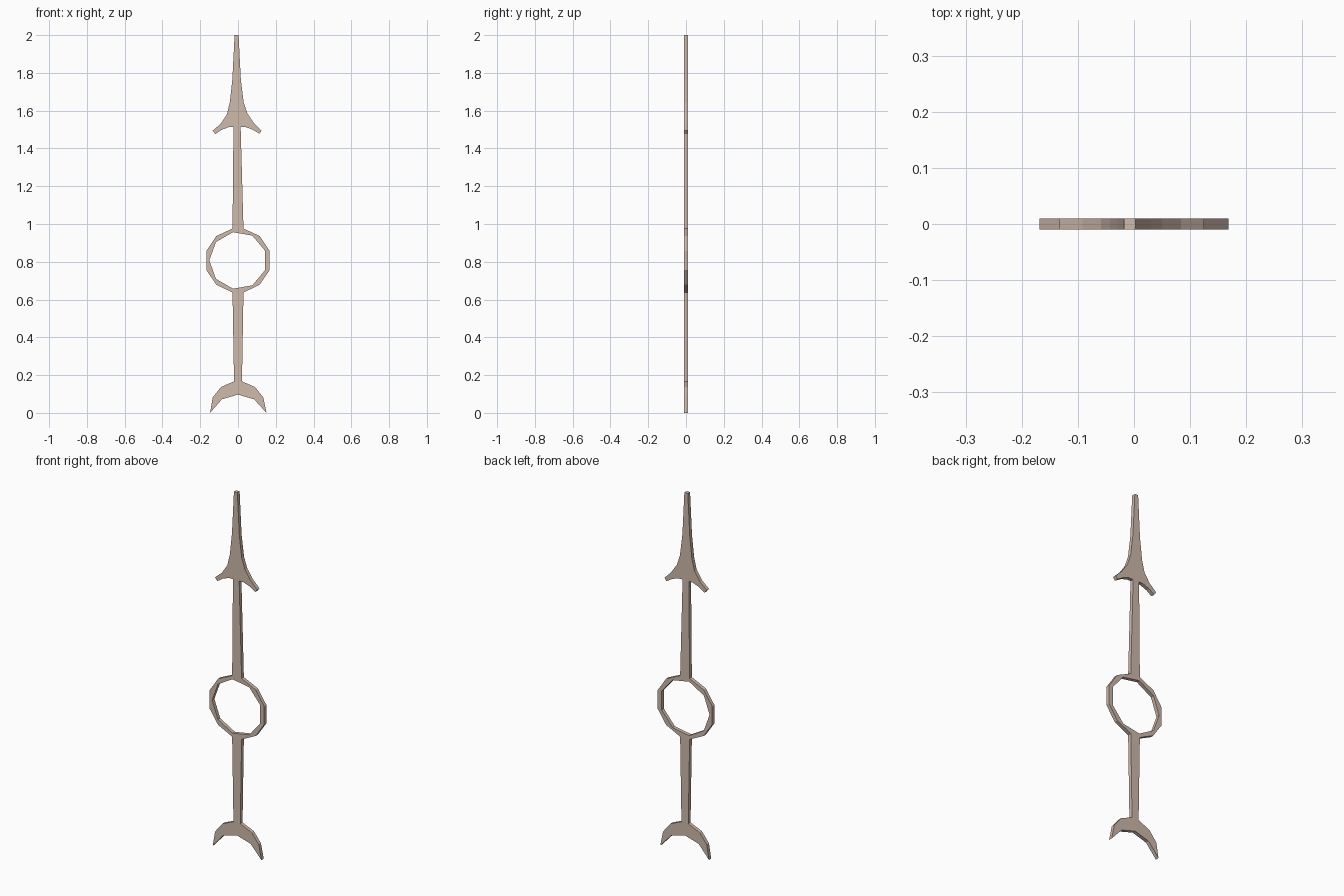
import bpy, math

if "Cube" in bpy.data.objects:
    bpy.data.objects.remove(bpy.data.objects["Cube"])

HALF_DEPTH = 0.01
RING_Z = 0.807

# Left edge going down from the tip, right edge going down from the tip
head_left = [(-0.018, 2.0), (-0.030, 1.765), (-0.043, 1.645), (-0.059, 1.58),
             (-0.092, 1.53), (-0.134, 1.494), (-0.120, 1.476), (-0.088, 1.498),
             (-0.048, 1.513), (-0.024, 1.513)]
head_right = [(0.003, 2.0), (0.015, 1.765), (0.030, 1.645), (0.050, 1.585),
              (0.084, 1.535), (0.125, 1.494), (0.113, 1.478), (0.077, 1.500),
              (0.040, 1.513), (0.014, 1.513)]

# Ring outer edge: one half, top to bottom, meeting the shafts at both ends
ring_half = [(0.029, 0.976), (0.115, 0.936), (0.168, 0.857),
             (0.168, 0.757), (0.115, 0.679), (0.029, 0.637)]

# Crescent foot: one half, from the shaft to the tip
foot_half = [(0.021, 0.167), (0.090, 0.137), (0.134, 0.082), (0.150, 0.002)]
foot_inner = [(0.085, 0.072), (0.0, 0.097), (-0.085, 0.072)]


def mirror(points):
    return [(-x, z) for x, z in points]


foot_right = foot_half[:-1] + [(0.151, 0.0)]
foot_left = mirror(foot_half[:-1] + [(0.148, 0.0)])
outline = (head_right + ring_half + foot_right + foot_inner
           + foot_left[::-1] + mirror(ring_half)[::-1] + head_left[::-1])

# Nine-sided opening of the ring
hole = [(0.152 * math.cos(math.pi + i * math.tau / 9),
         RING_Z + 0.152 * math.sin(math.pi + i * math.tau / 9)) for i in range(9)]

# Flat plate: filled profile with a hole, extruded both ways and stood upright
curve = bpy.data.curves.new("arrow_emblem_profile", 'CURVE')
curve.dimensions = '2D'
curve.fill_mode = 'BOTH'
curve.extrude = HALF_DEPTH
for points in (outline, hole):
    spline = curve.splines.new('POLY')
    spline.points.add(len(points) - 1)
    for p, (x, z) in zip(spline.points, points):
        p.co = (x, z, 0, 1)
    spline.use_cyclic_u = True

plate = bpy.data.objects.new("arrow_ring_plate", curve)
bpy.context.collection.objects.link(plate)
plate.rotation_euler = (math.pi / 2, 0, 0)
bpy.context.view_layer.objects.active = plate
plate.select_set(True)
bpy.ops.object.convert(target='MESH')
plate = bpy.context.object

# Weld the caps to the rim and keep every face flat
bpy.ops.object.mode_set(mode='EDIT')
bpy.ops.mesh.select_all(action='SELECT')
bpy.ops.mesh.remove_doubles(threshold=0.0001)
bpy.ops.mesh.normals_make_consistent(inside=False)
bpy.ops.object.mode_set(mode='OBJECT')
bpy.ops.object.shade_flat()

# Pale tan finish
tan = bpy.data.materials.new("pale_tan")
tan.diffuse_color = (0.62, 0.49, 0.41, 1)
tan.use_nodes = True
tan.node_tree.nodes["Principled BSDF"].inputs["Base Color"].default_value = tan.diffuse_color
plate.data.materials.clear()
plate.data.materials.append(tan)
